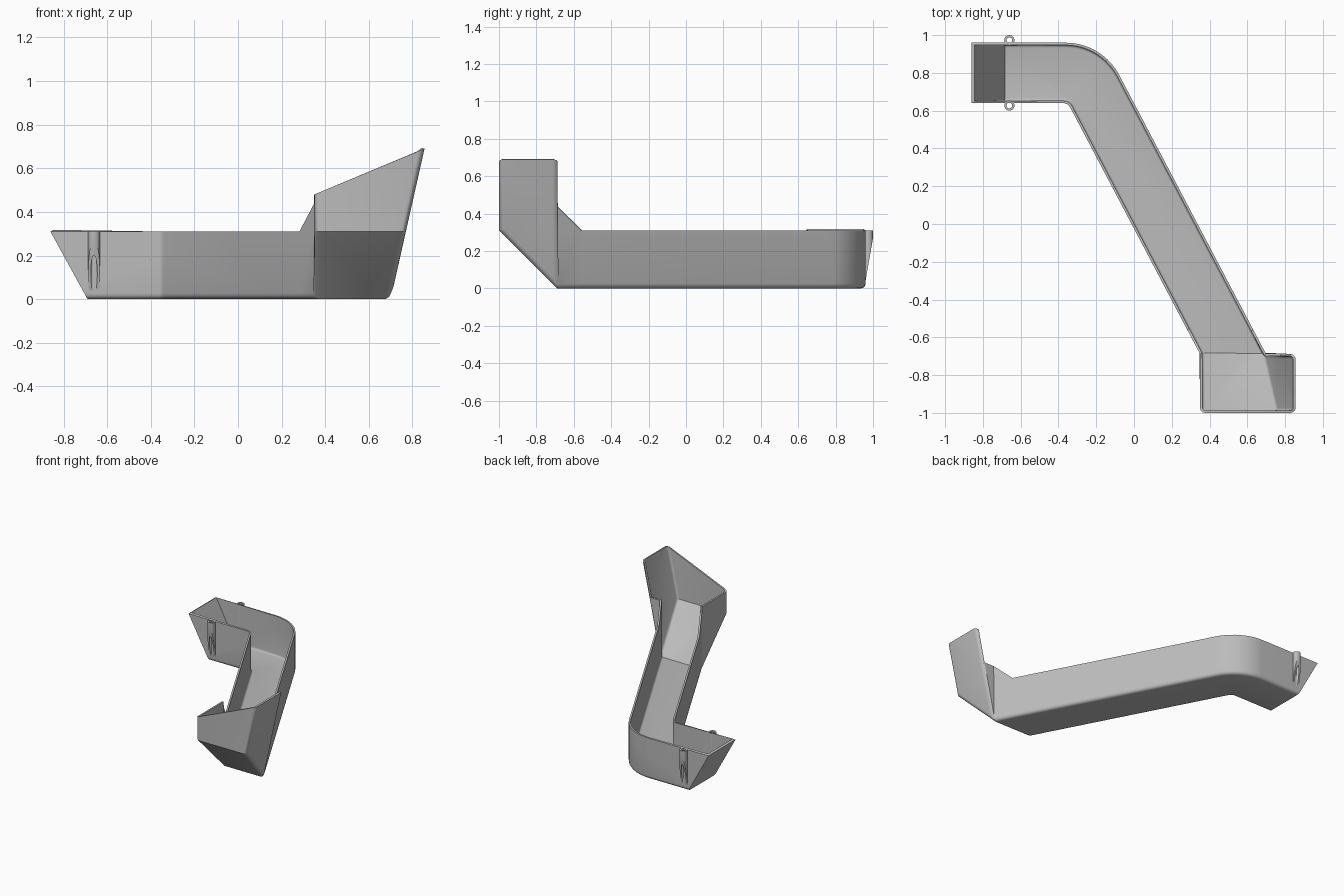
import bpy, bmesh, math
from mathutils import Vector

cube = bpy.data.objects.get("Cube")
if cube:
    bpy.data.objects.remove(cube, do_unlink=True)

grey = bpy.data.materials.new("plain_grey")
grey.use_nodes = True
grey.diffuse_color = (0.5, 0.5, 0.5, 1)
grey.node_tree.nodes["Principled BSDF"].inputs["Base Color"].default_value = (0.5, 0.5, 0.5, 1)

WALL = 0.31          # channel wall height
HIGH = 0.9           # untrimmed height
JOIN = -0.69         # where the channel meets the hopper
LEAN = 0.225         # outward lean of the hopper side
TURN = math.atan2(1.33, 0.70)


def finish(bm, name):
    mesh = bpy.data.meshes.new(name)
    bm.to_mesh(mesh)
    bm.free()
    mesh.materials.append(grey)
    ob = bpy.data.objects.new(name, mesh)
    bpy.context.collection.objects.link(ob)
    bpy.ops.object.select_all(action='DESELECT')
    ob.select_set(True)
    bpy.context.view_layer.objects.active = ob
    return ob


def bend(y, r, n):
    """Rounded turn from the straight end into the slanted run."""
    edge_x = 0.35 if y < 0.8 else 0.70
    corner = edge_x - (y - JOIN) / math.tan(TURN)
    cx, cy = corner - r * math.tan(TURN / 2), y - r
    angles = [math.pi / 2 - TURN * i / n for i in range(n + 1)]
    return [(cx + r * math.cos(a), cy + r * math.sin(a)) for a in angles]


def rim_height(c):
    """Height of the trimmed rim at a point."""
    if c.y < JOIN + 0.003:
        return 0.48 + 0.416 * (c.x - 0.35)
    return WALL + max(0, -0.56 - c.y)


def build_chute():
    bm = bmesh.new()
    new = lambda x, y, z: bm.verts.new((x, y, z))
    end_x = -0.69 - 0.17 * HIGH / WALL
    inner, outer = bend(0.64, 0.04, 4), bend(0.96, 0.32, 10)[::-1]

    # Floor outline and matching top outline
    side_a = [new(-0.69, 0.64, 0)] + [new(x, y, 0) for x, y in inner] + [new(0.35, JOIN, 0)]
    side_b = [new(0.70, JOIN, 0)] + [new(x, y, 0) for x, y in outer] + [new(-0.69, 0.96, 0)]
    top_a = [new(end_x, 0.64, HIGH)] + [new(x, y, HIGH) for x, y in inner] + [new(0.35, JOIN, HIGH)]
    top_b = [new(0.70, JOIN, HIGH)] + [new(x, y, HIGH) for x, y in outer] + [new(end_x, 0.96, HIGH)]
    front = [new(0.35, -1, WALL), new(0.70 + LEAN * WALL, -1, WALL)]
    lean_x = 0.70 + LEAN * HIGH
    front_top = [new(0.35, -1, HIGH), new(lean_x, -1, HIGH)]
    back_top = new(lean_x, JOIN, HIGH)

    # Flat floor, hopper ramp, lid to be trimmed away
    bm.faces.new(side_a + side_b)
    bm.faces.new([side_a[-1]] + front + [side_b[0]])
    bm.faces.new(top_a + front_top + [back_top] + top_b)
    # Walls
    for low, top in ((side_a, top_a), (side_b, top_b)):
        for i in range(len(low) - 1):
            bm.faces.new((low[i], low[i + 1], top[i + 1], top[i]))
    bm.faces.new((side_a[0], side_b[-1], top_b[-1], top_a[0]))
    bm.faces.new((side_a[-1], front[0], front_top[0], top_a[-1]))
    bm.faces.new((front[0], front[1], front_top[1], front_top[0]))
    bm.faces.new((front[1], side_b[0], back_top, front_top[1]))
    bm.faces.new((side_b[0], top_b[0], back_top))
    bmesh.ops.recalc_face_normals(bm, faces=bm.faces)

    # Round the lower side edges and the hopper corners
    pairs = list(zip(side_a, side_a[1:])) + list(zip(side_b, side_b[1:]))
    pairs += [(side_a[-1], front[0]), (front[1], side_b[0]), (front[0], front_top[0]),
              (front[1], front_top[1]), (side_b[0], back_top)]
    soft = [e for e in bm.edges if any(set(e.verts) == set(p) for p in pairs)]
    bmesh.ops.bevel(bm, geom=soft, offset=0.026, offset_type='OFFSET', segments=4,
                    profile=0.5, affect='EDGES', clamp_overlap=False)

    # Cut along the rim lines, then remove everything above the rim
    cuts = [((0, -0.56, 0), (0, 1, 0)), ((0, JOIN, 0), (0, 1, 0)),
            ((0, 0, WALL), (0, 0, 1)), ((0, -0.56, WALL), (0, 1, 1)),
            ((0.35, 0, 0.48), (-0.416, 0, 1))]
    for co, no in cuts:
        bmesh.ops.bisect_plane(bm, geom=bm.verts[:] + bm.edges[:] + bm.faces[:], dist=1e-5,
                               plane_co=co, plane_no=Vector(no).normalized())
    above = []
    for f in bm.faces:
        c = f.calc_center_median()
        if c.z > rim_height(c):
            above.append(f)
    bmesh.ops.delete(bm, geom=above, context='FACES')

    ob = finish(bm, "chute_shell")
    shell = ob.modifiers.new("thickness", 'SOLIDIFY')
    shell.thickness = 0.013
    shell.offset = -1
    shell.use_even_offset = True
    bpy.ops.object.modifier_apply(modifier=shell.name)
    bpy.ops.object.shade_smooth_by_angle(angle=math.radians(25))


def build_eyelet(name, y, side):
    """Vertical tube whose lower end tapers back into the wall."""
    bm = bmesh.new()
    n, rings = 24, []
    for r, at_top in ((0.027, True), (0.027, False), (0.015, False), (0.015, True)):
        ring = []
        for i in range(n):
            a = math.tau * i / n
            out = r * math.sin(a)
            z = WALL if at_top else max(0.03, 0.27 - 5.75 * (0.027 - out))
            ring.append(bm.verts.new((-0.66 + r * math.cos(a), y + side * out, z)))
        rings.append(ring)
    for k in range(4):
        a, b = rings[k], rings[(k + 1) % 4]
        for i in range(n):
            j = (i + 1) % n
            bm.faces.new((a[i], a[j], b[j], b[i]))
    bmesh.ops.recalc_face_normals(bm, faces=bm.faces)
    finish(bm, name)
    bpy.ops.object.shade_smooth_by_angle(angle=math.radians(30))


build_chute()
build_eyelet("front_eyelet", 0.627, -1)
build_eyelet("back_eyelet", 0.973, 1)
